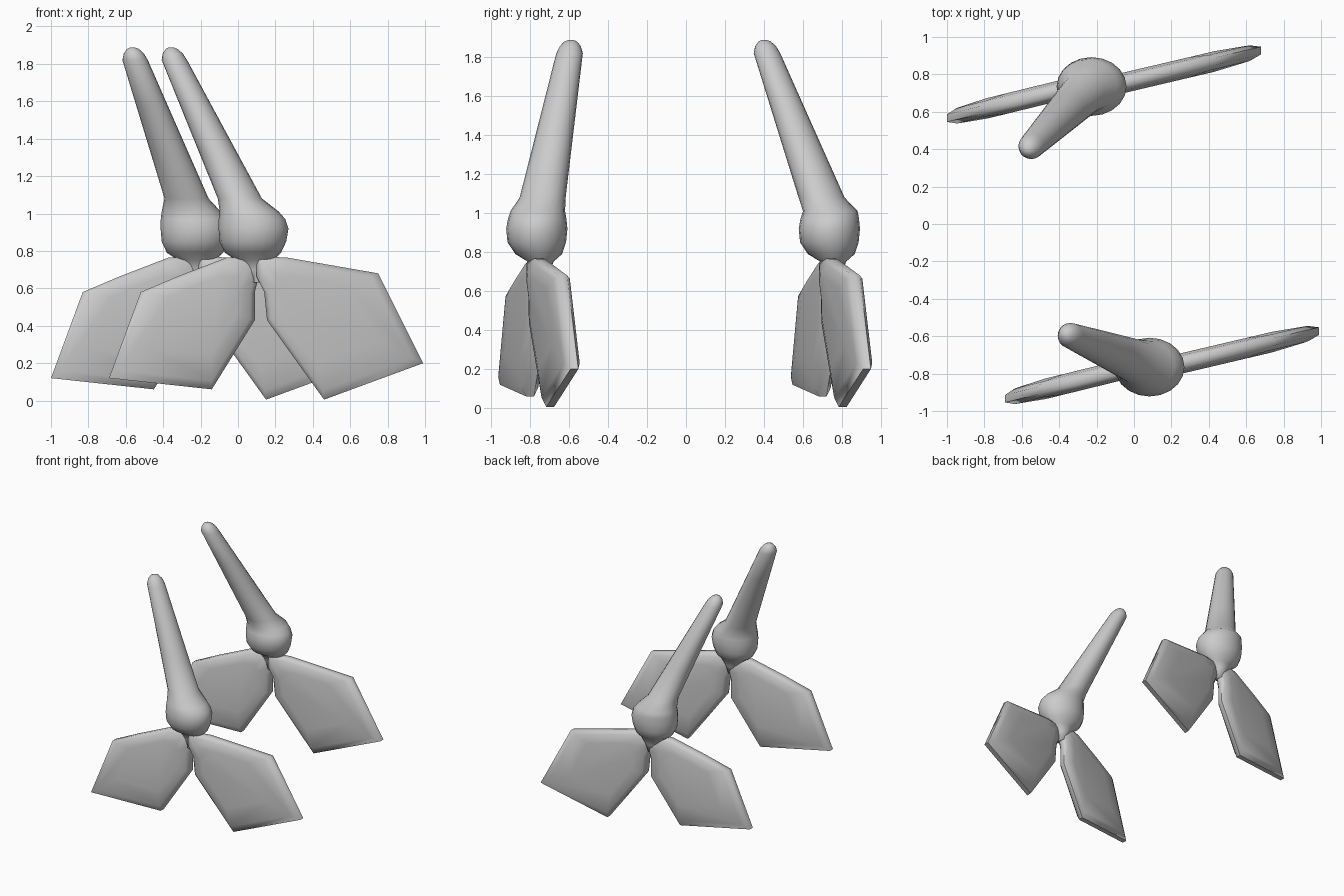
import bpy, bmesh, math
from mathutils import Vector

cube = bpy.data.objects.get("Cube")
if cube:
    bpy.data.objects.remove(cube, do_unlink=True)

grey = bpy.data.materials.new("plain_grey")
grey.use_nodes = True
grey.diffuse_color = (0.6, 0.6, 0.6, 1)
grey.node_tree.nodes["Principled BSDF"].inputs["Base Color"].default_value = (0.6, 0.6, 0.6, 1)


def loft(name, rings, offset, angle):
    """Skin a list of equal point loops, cap both ends and shade smoothly."""
    bm = bmesh.new()
    loops = [[bm.verts.new(p) for p in ring] for ring in rings]
    for a, b in zip(loops, loops[1:]):
        for i in range(len(a)):
            j = (i + 1) % len(a)
            bm.faces.new((a[i], a[j], b[j], b[i]))
    bm.faces.new(loops[0])
    bm.faces.new(loops[-1])
    bmesh.ops.recalc_face_normals(bm, faces=bm.faces)
    mesh = bpy.data.meshes.new(name)
    bm.to_mesh(mesh)
    bm.free()
    mesh.materials.append(grey)
    obj = bpy.data.objects.new(name, mesh)
    obj.location = offset
    bpy.context.collection.objects.link(obj)
    bpy.ops.object.select_all(action='DESELECT')
    obj.select_set(True)
    bpy.context.view_layer.objects.active = obj
    bpy.ops.object.shade_smooth_by_angle(angle=math.radians(angle))


def ellipse(x, y, z, rx, ry, n=20):
    return [(x + rx * math.cos(math.tau * i / n), y + ry * math.sin(math.tau * i / n), z)
            for i in range(n)]


def fin(name, outline, y0, slope, offset):
    """A slanted flat blade, thicker in the middle than at its rim."""
    cx = sum(p[0] for p in outline) / len(outline)
    cz = sum(p[1] for p in outline) / len(outline)
    rings = []
    # share of the outline size, and half thickness
    layers = [(0.6, -0.055), (0.9, -0.042), (1, -0.02), (1, 0.02), (0.9, 0.042), (0.6, 0.055)]
    for scale, depth in layers:
        ring = []
        for px, pz in outline:
            x, z = cx + (px - cx) * scale, cz + (pz - cz) * scale
            ring.append((x, y0 + slope * x + depth, z))
        rings.append(ring)
    loft(name, rings, offset, 55)


# neck and ball: x, y, z, x radius, y radius
BALL = [(.095, -.75, .63, .035, .035), (.09, -.745, .70, .06, .05),
        (.09, -.745, .75, .10, .065), (.08, -.755, .79, .15, .12),
        (.08, -.765, .85, .178, .15), (.083, -.765, .92, .187, .157),
        (.075, -.763, .97, .178, .15), (.06, -.76, 1.01, .158, .14)]
LEFT_FIN = [(.1, .77), (.26, .765), (.75, .68), (.99, .2), (.46, .005),
            (.155, .43), (.14, .58), (.1, .66)]
RIGHT_FIN = [(.1, .77), (-.06, .765), (-.32, .665), (-.52, .58), (-.69, .12),
             (-.14, .06), (.09, .43), (.09, .58), (.11, .66)]


def figure(label, offset, base, tip):
    rings = [ellipse(*r) for r in BALL]
    # straight tapering stem
    for t in (0, 0.33, 0.67, 1):
        c = Vector(base).lerp(Vector(tip), t)
        r = 0.118 - 0.05 * t
        rings.append(ellipse(c.x, c.y, c.z, r, r))
    # rounded tip
    drift = (Vector(tip) - Vector(base)).normalized()
    for up, r in ((0.035, 0.054), (0.06, 0.032), (0.068, 0.012)):
        c = Vector(tip) + drift * up * 0.6
        rings.append(ellipse(c.x, c.y, tip[2] + up, r, r))
    loft(label + "_stem_and_ball", rings, offset, 80)
    fin(label + "_left_fin", LEFT_FIN, -0.805, 0.235, offset)
    fin(label + "_right_fin", RIGHT_FIN, -0.765, 0.245, offset)


figure("front", (0, 0, 0), (.01, -.735, 1.08), (-.34, -.597, 1.82))
figure("back", (-.31, 1.5, 0), (.035, -.805, 1.08), (-.24, -1.085, 1.82))
